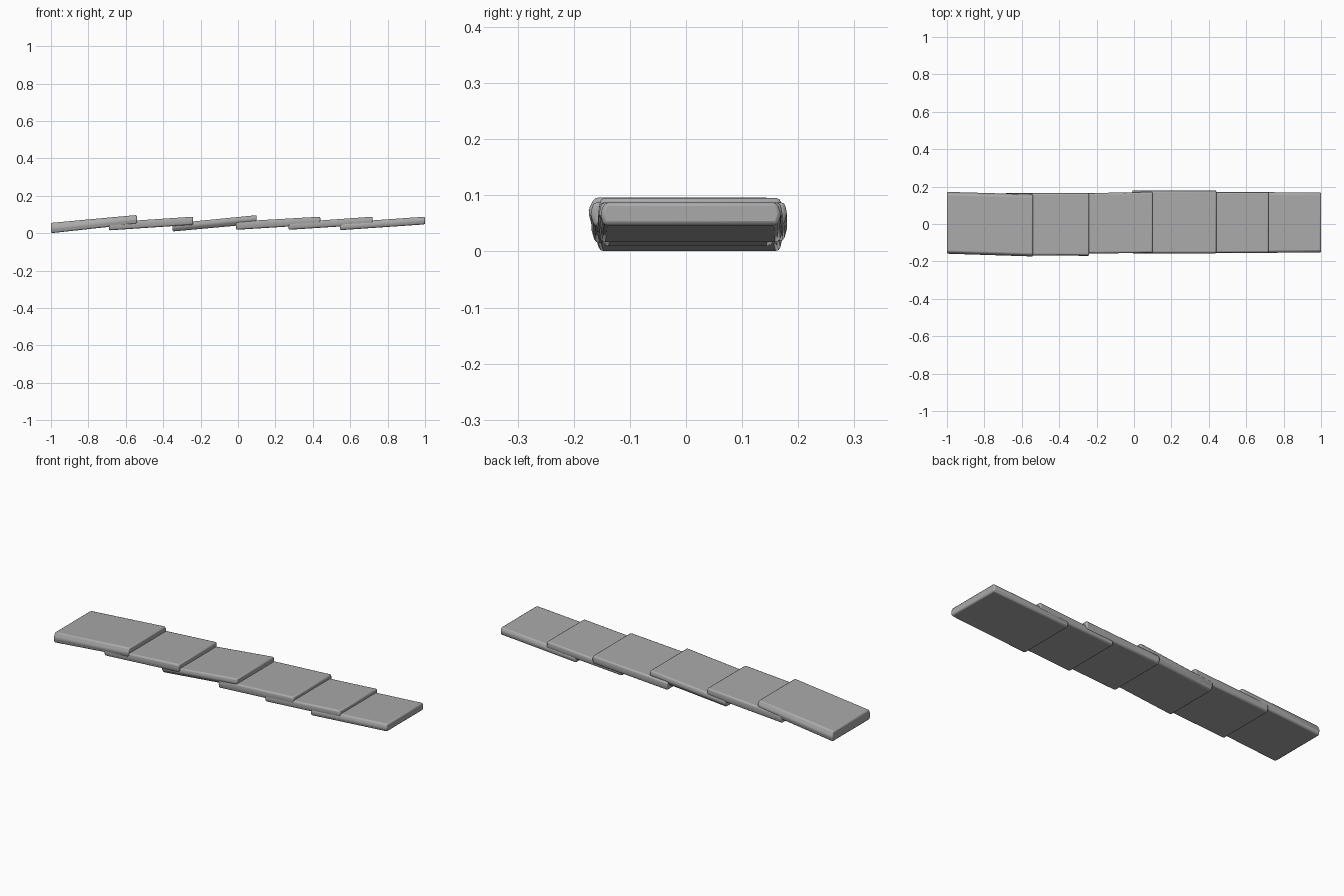
import bpy
import bmesh

cube = bpy.data.objects.get("Cube")
if cube:
    bpy.data.objects.remove(cube, do_unlink=True)

stone = bpy.data.materials.new("grey_stone")
stone.use_nodes = True
GREY = (0.4, 0.4, 0.4, 1)
stone.diffuse_color = GREY
stone.node_tree.nodes["Principled BSDF"].inputs["Base Color"].default_value = GREY


def slab(name, xs, tops, bottoms, fronts, backs, lower_inset=0.006, upper_inset=0.004):
    """Tilted slab: each pair gives the value at its low and its raised end."""
    bm = bmesh.new()
    rings = []
    for x, top, bottom, front, back in zip(xs, tops, bottoms, fronts, backs):
        ring = [(front + lower_inset, bottom), (back - lower_inset, bottom),
                (back, (top + bottom) / 2), (back - upper_inset, top),
                (front + upper_inset, top), (front, (top + bottom) / 2)]
        rings.append([bm.verts.new((x, y, z)) for y, z in ring])
    low, high = rings
    for i in range(6):
        j = (i + 1) % 6
        bm.faces.new((low[i], low[j], high[j], high[i]))
    bm.faces.new(low)
    bm.faces.new(high)
    bmesh.ops.recalc_face_normals(bm, faces=bm.faces)
    mesh = bpy.data.meshes.new(name)
    bm.to_mesh(mesh)
    bm.free()
    mesh.materials.append(stone)
    obj = bpy.data.objects.new(name, mesh)
    bpy.context.collection.objects.link(obj)

    # Worn, softly rounded edges
    bevel = obj.modifiers.new("worn_edges", "BEVEL")
    bevel.width = 0.007
    bevel.segments = 2
    bevel.limit_method = "ANGLE"
    bevel.angle_limit = 0.6
    bpy.ops.object.select_all(action="DESELECT")
    obj.select_set(True)
    bpy.context.view_layer.objects.active = obj
    bpy.ops.object.shade_smooth_by_angle(angle=0.6)


# Overlapping row, each raised end resting on the next slab
slab("slab_1", (-1, -0.54), (0.055, 0.097), (0, 0.05), (-0.16, -0.175), (0.173, 0.16),
     upper_inset=0.012)
slab("slab_2", (-0.69, -0.24), (0.058, 0.088), (0.015, 0.045), (-0.168, -0.17), (0.165, 0.165))
slab("slab_3", (-0.35, 0.1), (0.052, 0.096), (0.009, 0.05), (-0.16, -0.156), (0.165, 0.172),
     lower_inset=0.015)
slab("slab_4", (-0.01, 0.44), (0.062, 0.088), (0.018, 0.046), (-0.157, -0.157), (0.18, 0.18))
slab("slab_5", (0.27, 0.72), (0.056, 0.088), (0.018, 0.047), (-0.157, -0.155), (0.172, 0.172))
slab("slab_6", (0.545, 1), (0.056, 0.088), (0.016, 0.047), (-0.157, -0.153), (0.172, 0.17),
     upper_inset=0.008)
